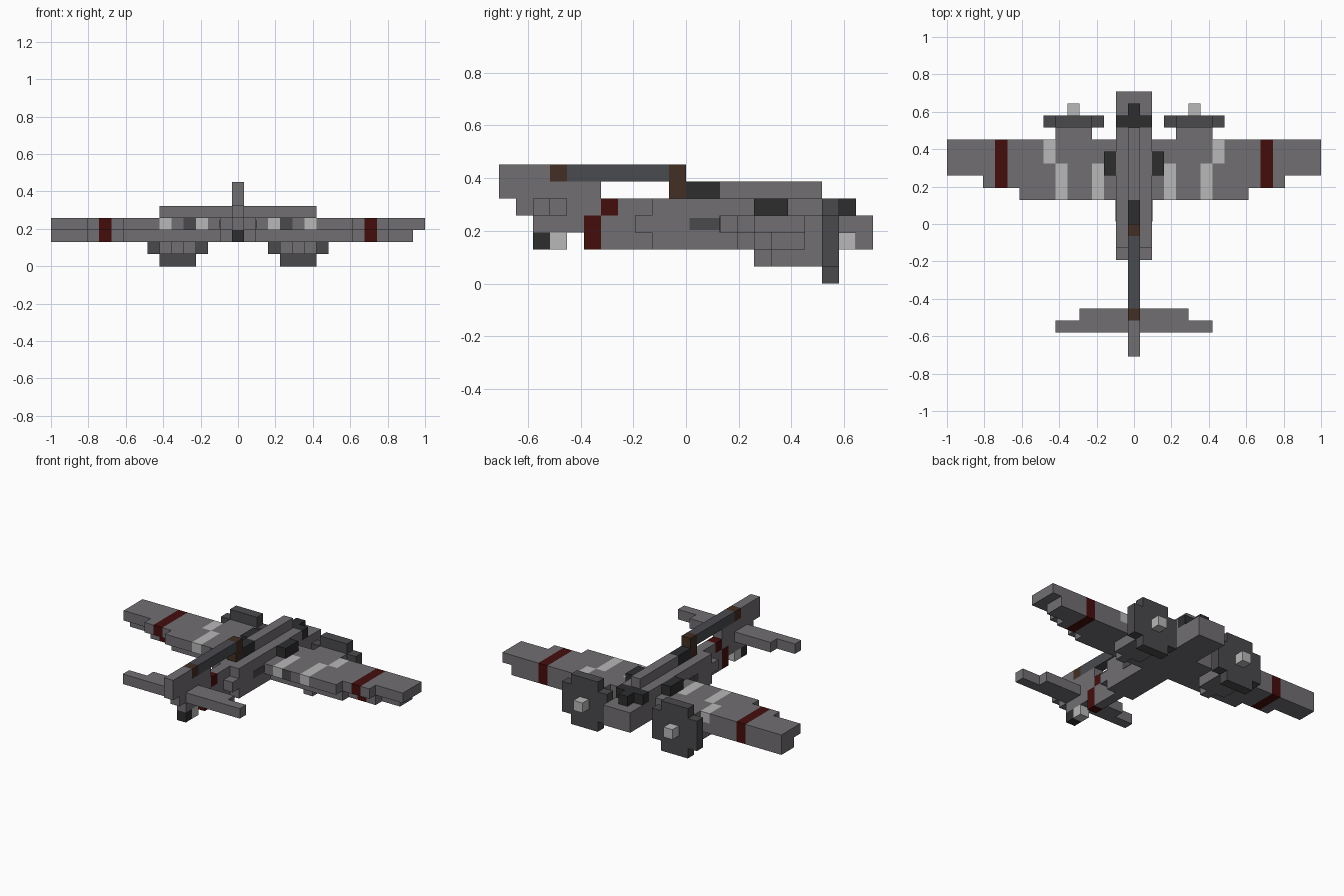
import bpy
import bmesh

cube = bpy.data.objects.get("Cube")
if cube:
    bpy.data.objects.remove(cube, do_unlink=True)

U = 2 / 31        # edge of one block
MID = 11          # block row lying on y = 0


def material(name, colour):
    mat = bpy.data.materials.new(name)
    mat.use_nodes = True
    mat.diffuse_color = (*colour, 1)
    bsdf = mat.node_tree.nodes["Principled BSDF"]
    bsdf.inputs["Base Color"].default_value = (*colour, 1)
    bsdf.inputs["Roughness"].default_value = 0.9
    return mat


GREY = material("airframe grey", (0.165, 0.158, 0.168))
DARK = material("propeller grey", (0.068, 0.068, 0.073))
BLACK = material("glass black", (0.026, 0.027, 0.028))
LIGHT = material("pale grey", (0.48, 0.48, 0.48))
RED = material("dark red", (0.06, 0.004, 0.004))
BROWN = material("brown", (0.056, 0.028, 0.017))
WIRE = material("wire blue grey", (0.068, 0.07, 0.08))


def part(name, blocks, side=1):
    """Build one object from blocks: (material, x range, row range, height range)."""
    mesh = bpy.data.meshes.new(name)
    mats = []
    bm = bmesh.new()
    for mat, xs, ys, zs in blocks:
        if mat not in mats:
            mats.append(mat)
            mesh.materials.append(mat)
        made = bmesh.ops.create_cube(bm, size=1)["verts"]
        for v in made:
            v.co = (side * U * xs[v.co.x > 0],
                    U * (ys[v.co.y > 0] - MID),
                    U * zs[v.co.z > 0])
        for f in {f for v in made for f in v.link_faces}:
            f.material_index = mats.index(mat)
    bmesh.ops.recalc_face_normals(bm, faces=bm.faces)
    bm.to_mesh(mesh)
    bm.free()
    obj = bpy.data.objects.new(name, mesh)
    bpy.context.scene.collection.objects.link(obj)
    return obj


ONE = (-.5, .5)       # single block width
THREE = (-1.5, 1.5)   # three block width

# Body
part("fuselage", [
    (GREY, THREE, (9, 22), (2, 3)),
    (GREY, THREE, (8, 22), (3, 4)),
    (GREY, THREE, (9, 19), (4, 5)),
])
part("rear_fuselage", [
    (GREY, ONE, (6, 9), (2, 4)),
    (GREY, ONE, (7, 9), (4, 5)),
    (GREY, ONE, (2, 5), (3, 4)),
    (GREY, ONE, (1, 6), (4, 5)),
])
part("tail_band", [
    (RED, ONE, (5, 6), (2, 4)),
    (RED, ONE, (6, 7), (4, 5)),
])
part("spine", [(GREY, ONE, (13, 19), (5, 6))])
part("rear_canopy", [(BLACK, ONE, (11, 13), (5, 6))])
part("nose_canopy", [
    (BLACK, THREE, (19, 20), (4, 5)),
    (BLACK, ONE, (20, 21), (4, 5)),
])

# Tail
part("tail_fin", [
    (GREY, ONE, (0, 6), (5, 6)),
    (GREY, ONE, (0, 3), (6, 7)),
])
part("tailplane", [
    (GREY, (-6.5, 6.5), (2, 3), (4, 5)),
    (GREY, (-4.5, 4.5), (3, 4), (4, 5)),
])
part("tail_wheel", [
    (BLACK, ONE, (2, 3), (2, 3)),
    (LIGHT, ONE, (3, 4), (2, 3)),
])

# Aerial wire and its posts
part("aerial_wire", [(WIRE, ONE, (4, 10), (6, 7))])
part("aerial_posts", [
    (BROWN, ONE, (3, 4), (6, 7)),
    (BROWN, ONE, (10, 11), (5, 7)),
])

for label, s in (("left", 1), ("right", -1)):
    tip = 14.5 if s > 0 else 15.5
    upper, lower = (3, 4), (2, 3)
    # Wing with pale patches and a red band
    part(label + "_wing_top", [
        (GREY, (1.5, 2.5), (13, 18), upper),
        (LIGHT, (2.5, 3.5), (13, 16), upper),
        (GREY, (2.5, 3.5), (16, 18), upper),
        (GREY, (3.5, 5.5), (13, 18), upper),
        (LIGHT, (5.5, 6.5), (13, 16), upper),
        (GREY, (5.5, 6.5), (16, 18), upper),
        (GREY, (6.5, 7.5), (13, 16), upper),
        (LIGHT, (6.5, 7.5), (16, 18), upper),
        (GREY, (7.5, 9.5), (13, 18), upper),
        (GREY, (9.5, 10.5), (14, 18), upper),
        (RED, (10.5, 11.5), (14, 18), upper),
        (GREY, (11.5, 12.5), (14, 18), upper),
        (GREY, (12.5, 15.5), (15, 18), upper),
    ], s)
    part(label + "_wing_underside", [
        (GREY, (1.5, 9.5), (14, 18), lower),
        (GREY, (9.5, 10.5), (15, 18), lower),
        (RED, (10.5, 11.5), (15, 18), lower),
        (GREY, (11.5, 12.5), (15, 18), lower),
        (GREY, (12.5, tip), (16, 18), lower),
    ], s)
    # Engine, propeller disc and hub
    part(label + "_nacelle", [
        (GREY, (3.5, 6.5), (16, 19), (1, 4)),
        (GREY, (4.5, 5.5), (15, 16), (1, 3)),
    ], s)
    part(label + "_propeller", [
        (DARK, (3.5, 6.5), (19, 20), (0, 5)),
        (DARK, (2.5, 3.5), (19, 20), (1, 4)),
        (DARK, (6.5, 7.5), (19, 20), (1, 4)),
    ], s)
    part(label + "_hub", [(LIGHT, (4.5, 5.5), (20, 21), (2, 3))], s)
    # Side window block, dark fuselage patch and flap patch
    part(label + "_side_window", [(BLACK, (1.5, 2.5), (15, 17), (4, 5))], s)
    part(label + "_fuselage_patch", [(DARK, (1.5, 1.53), (11.2, 13), (3.15, 3.85))], s)
    part(label + "_flap_patch", [(DARK, (3.5, 4.5), (12.97, 13), upper)], s)
